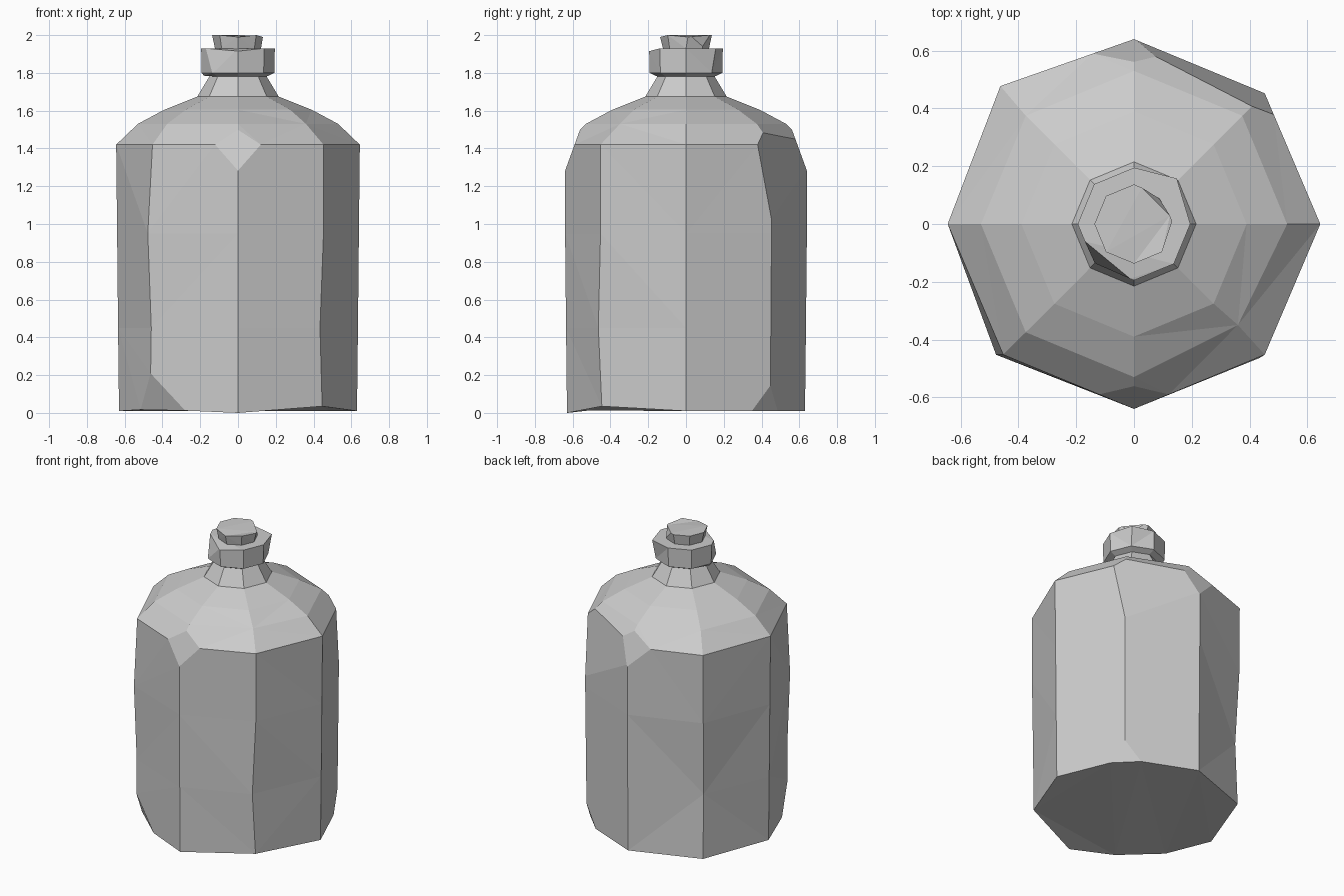
import bpy, bmesh
from math import sin, cos, pi
from mathutils import Vector

cube = bpy.data.objects.get("Cube")
if cube:
    bpy.data.objects.remove(cube, do_unlink=True)

SIDES = 8


def make_material(name, rgb):
    mat = bpy.data.materials.new(name)
    mat.use_nodes = True
    mat.diffuse_color = (*rgb, 1)
    mat.node_tree.nodes["Principled BSDF"].inputs["Base Color"].default_value = (*rgb, 1)
    return mat


grey = make_material("plain grey", (0.6, 0.6, 0.6))


def lathe(profile, nudges=None):
    """Stack octagon rings (radius, z); nudges move (ring, corner) vertices."""
    bm = bmesh.new()
    rings = []
    for r, z in profile:
        rings.append([bm.verts.new((r * cos(2 * pi * i / SIDES), r * sin(2 * pi * i / SIDES), z))
                      for i in range(SIDES)])
    for key, shift in (nudges or {}).items():
        rings[key[0]][key[1]].co += Vector(shift)
    for low, high in zip(rings, rings[1:]):
        for i in range(SIDES):
            j = (i + 1) % SIDES
            bm.faces.new((low[i], low[j], high[j], high[i]))
    bm.faces.new(rings[0][::-1])
    bm.faces.new(rings[-1])
    return bm


def chip(bm, a, b, c, centre):
    """Slice off the corner lying beyond the plane through three points."""
    a, b, c, centre = map(Vector, (a, b, c, centre))
    normal = (b - a).cross(c - a).normalized()
    if normal.dot(centre - a) > 0:
        normal.negate()
    geom = bm.verts[:] + bm.edges[:] + bm.faces[:]
    bmesh.ops.bisect_plane(bm, geom=geom, plane_co=a, plane_no=normal, clear_outer=True)
    bmesh.ops.holes_fill(bm, edges=[e for e in bm.edges if e.is_boundary], sides=0)


def finish(bm, name):
    bmesh.ops.triangulate(bm, faces=bm.faces[:])
    bmesh.ops.recalc_face_normals(bm, faces=bm.faces[:])
    mesh = bpy.data.meshes.new(name)
    bm.to_mesh(mesh)
    bm.free()
    mesh.materials.append(grey)
    obj = bpy.data.objects.new(name, mesh)
    bpy.context.collection.objects.link(obj)


# Bottle body with shoulder and neck; corners count anticlockwise from +x
body = lathe(
    [(0.63, 0.01), (0.635, 0.45), (0.64, 0.95), (0.64, 1.42),
     (0.53, 1.53), (0.39, 1.605), (0.215, 1.675), (0.14, 1.80)],
    {(0, 6): (0, 0, -0.01), (0, 7): (0, 0, 0.025), (0, 5): (-0.02, 0, 0.01),
     (1, 5): (-0.01, 0, 0), (2, 5): (-0.025, 0, 0), (1, 7): (-0.015, -0.015, 0),
     (2, 3): (-0.01, 0.02, 0), (3, 3): (-0.01, 0.025, 0), (0, 3): (-0.01, 0.02, 0),
     (3, 0): (0.005, 0, 0), (3, 4): (-0.005, 0, 0), (4, 7): (-0.015, 0.025, 0)})
BODY_MID = (0, 0, 0.9)
for side in (-1, 1):  # small diamond chips at the front and back of the shoulder
    chip(body, (-0.1, side * 0.59, 1.42), (0.1, side * 0.59, 1.42), (0, side * 0.63, 1.31), BODY_MID)
chip(body, (0.455, 0.455, 1.0), (0.482, 0.38, 1.42), (0, 0.635, 1.33), BODY_MID)
chip(body, (-0.465, -0.45, 0.22), (-0.54, -0.28, 0), (-0.25, -0.54, 0), BODY_MID)
chip(body, (0.45, 0.45, 0.16), (0.34, 0.49, 0), (0.5, 0.33, 0), BODY_MID)
finish(body, "bottle_body")

# Thick lip around the neck
lip = lathe([(0.15, 1.78), (0.192, 1.80), (0.195, 1.93)],
            {(2, 6): (0, 0, -0.015), (2, 1): (0.01, 0.02, 0), (0, 4): (-0.03, 0, 0.005)})
chip(lip, (-0.17, -0.06, 1.93), (0, -0.195, 1.93), (-0.135, -0.135, 1.80), (0, 0, 1.85))
finish(lip, "neck_lip")

# Flared stopper
stopper = lathe([(0.115, 1.90), (0.122, 1.93), (0.137, 2.0)],
                {(2, 0): (-0.005, 0.01, -0.01), (2, 6): (0, 0, -0.01)})
chip(stopper, (0.02, 0.133, 2.0), (0.13, 0.02, 2.0), (0.09, 0.09, 1.93), (0, 0, 1.95))
finish(stopper, "stopper")
